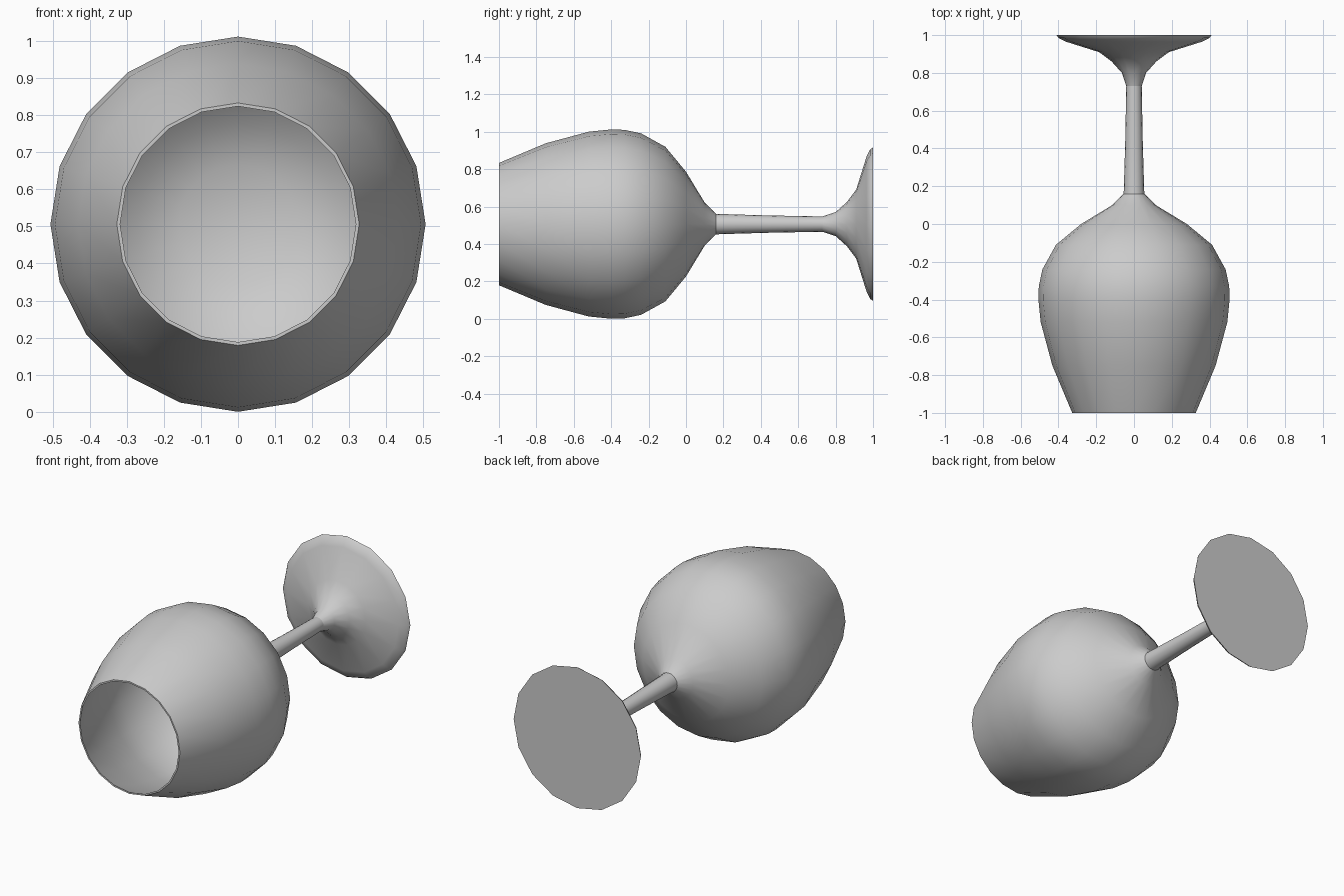
import bpy, bmesh
from math import sin, cos, pi, radians

if "Cube" in bpy.data.objects:
    bpy.data.objects.remove(bpy.data.objects["Cube"])

AXIS_Z = 0.506


def lathe(name, profile, sides, cap_start=False, cap_end=False, closed_dir=1):
    """Spin (y, radius) points around the lying axis of the glass."""
    bm = bmesh.new()
    rings = []
    for y, r in profile:
        rings.append([bm.verts.new((r * sin(2 * pi * i / sides), y,
                                    AXIS_Z + r * cos(2 * pi * i / sides)))
                      for i in range(sides)])
    for a, b in zip(rings, rings[1:]):
        for i in range(sides):
            j = (i + 1) % sides
            bm.faces.new((a[i], b[i], b[j], a[j]))
    if cap_start:
        bm.faces.new(rings[0])
    if cap_end:
        bm.faces.new(list(reversed(rings[-1])))
    # rings running towards +y face outward with this winding
    for f in bm.faces:
        f.normal_flip()
    bm.normal_update()
    mesh = bpy.data.meshes.new(name)
    bm.to_mesh(mesh)
    bm.free()
    obj = bpy.data.objects.new(name, mesh)
    bpy.context.collection.objects.link(obj)
    bpy.ops.object.select_all(action='DESELECT')
    obj.select_set(True)
    bpy.context.view_layer.objects.active = obj
    bpy.ops.object.shade_smooth_by_angle(angle=radians(40))
    return obj


# Hollow bowl: flat inner floor, inner wall, rim, outer wall down to the stem
inner = [(0.05, 0.16), (-0.01, 0.272), (-0.11, 0.402), (-0.24, 0.474),
         (-0.40, 0.496), (-0.52, 0.483), (-0.75, 0.422), (-1.0, 0.318)]
outer = [(-1.0, 0.327), (-0.75, 0.432), (-0.52, 0.494), (-0.40, 0.506),
         (-0.33, 0.504), (-0.24, 0.485), (-0.11, 0.413), (0.0, 0.28),
         (0.10, 0.115), (0.16, 0.056)]
lathe("bowl", inner + outer, 20, cap_start=True)

# Slender stem, slightly tapered
lathe("stem", [(0.15, 0.056), (0.18, 0.054), (0.45, 0.046), (0.73, 0.041)], 16)

# Flared foot with a flat underside
lathe("foot", [(0.73, 0.041), (0.80, 0.064), (0.86, 0.118), (0.91, 0.185),
               (0.965, 0.36), (0.985, 0.40), (1.0, 0.41)], 16, cap_end=True)
